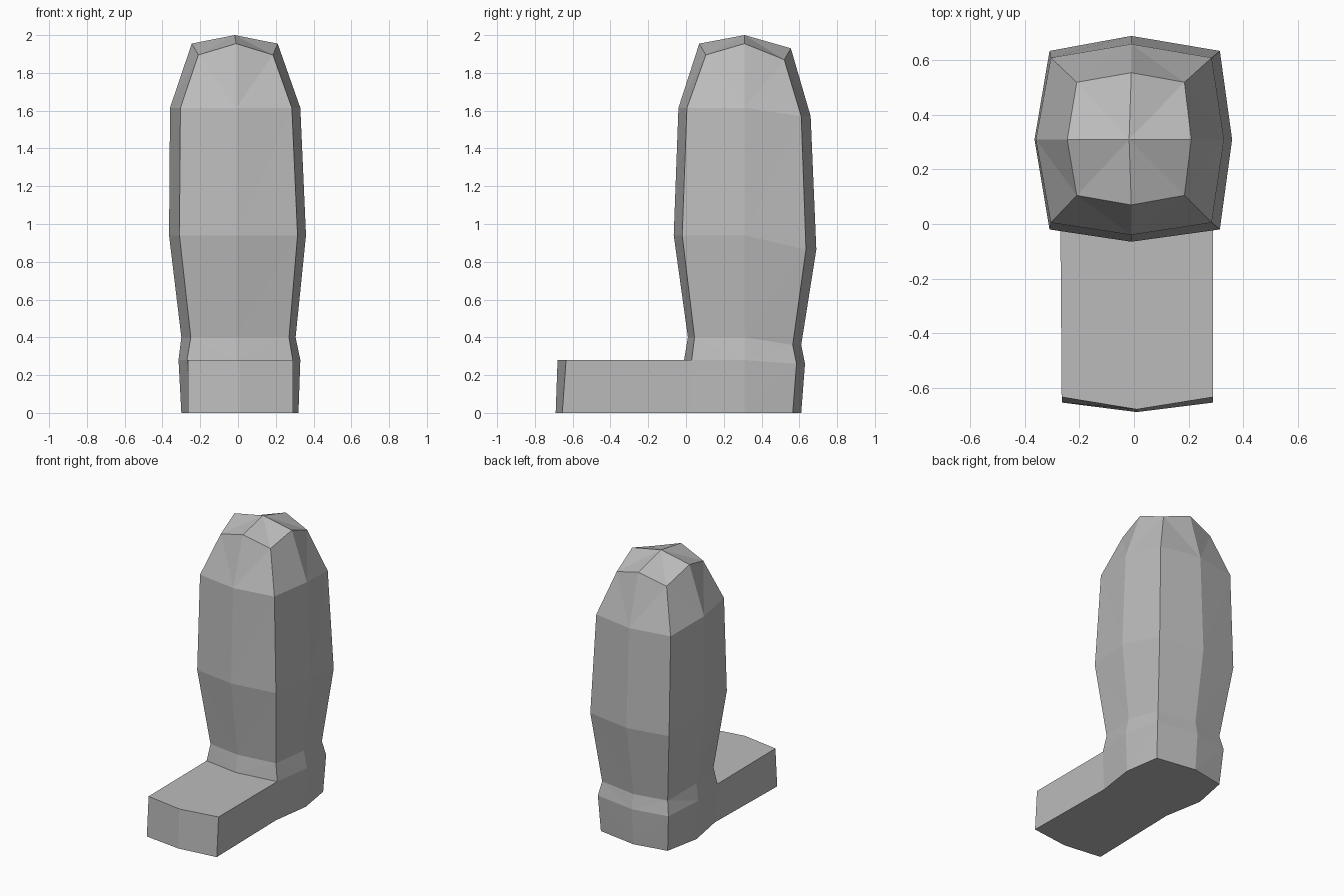
import bpy
import bmesh

cube = bpy.data.objects.get("Cube")
if cube:
    bpy.data.objects.remove(cube, do_unlink=True)

# Light grey surface
grey = bpy.data.materials.new("plain_grey")
grey.use_nodes = True
colour = (0.5, 0.5, 0.5, 1)
grey.diffuse_color = colour
grey.node_tree.nodes["Principled BSDF"].inputs["Base Color"].default_value = colour

CX, CY = -0.01, 0.31
bm = bmesh.new()


def ring(xc, xm, yc, ym, z, back_drop=0.0, corner_drop=0.0):
    """Eight-sided section: pairs are (low, high) for corners and middles."""
    zc, zb = z - corner_drop, z - back_drop
    points = [(xc[0], yc[0], zc), (CX, ym[0], z), (xc[1], yc[0], zc),
              (xm[1], CY, z), (xc[1], yc[1], zc - back_drop), (CX, ym[1], zb),
              (xc[0], yc[1], zc - back_drop), (xm[0], CY, z)]
    return [bm.verts.new(p) for p in points]


# Sections of the upright body, from the heel to the shoulder of the dome
rings = [
    ring((-0.25, 0.28), (-0.30, 0.32), (0.03, 0.565), (0, 0.61), 0),
    ring((-0.27, 0.29), (-0.315, 0.33), (0.03, 0.585), (-0.01, 0.63), 0.28, 0.02),
    ring((-0.25, 0.27), (-0.30, 0.305), (0.045, 0.565), (0.01, 0.61), 0.40, 0.04),
    ring((-0.31, 0.315), (-0.365, 0.36), (-0.02, 0.635), (-0.065, 0.69), 0.94, 0.075),
    ring((-0.305, 0.285), (-0.36, 0.33), (0.005, 0.61), (-0.04, 0.66), 1.615, 0.045),
    ring((-0.21, 0.185), (-0.245, 0.21), (0.105, 0.52), (0.07, 0.555), 1.955, 0.025, 0.06),
]

# Body walls, split from lower middle to upper corner; heel is open in front
for level, (low, up) in enumerate(zip(rings, rings[1:])):
    for i in range(8):
        j = (i + 1) % 8
        if level == 0 and i < 2:
            continue
        a, b, c, d = low[i], low[j], up[j], up[i]
        if i % 2:
            bm.faces.new((a, b, c))
            bm.faces.new((a, c, d))
        else:
            bm.faces.new((a, b, d))
            bm.faces.new((b, c, d))

# Faceted crown
apex = bm.verts.new((-0.018, CY, 2.0))
for i in range(8):
    bm.faces.new((rings[-1][i], rings[-1][(i + 1) % 8], apex))

# Foot reaching forward, with a shallow pointed toe
toes = []
for z, corner, tip in ((0, -0.655, -0.69), (0.28, -0.635, -0.68)):
    toes.append([bm.verts.new(p) for p in
                 ((-0.265, corner, z), (CX + 0.02, tip, z), (0.29, corner, z))])
low, up = toes
for i in range(2):
    bm.faces.new((low[i], low[i + 1], up[i + 1], up[i]))
    bm.faces.new((up[i], up[i + 1], rings[1][i + 1], rings[1][i]))
bm.faces.new((low[2], rings[0][2], rings[1][2], up[2]))
bm.faces.new((rings[0][0], low[0], up[0], rings[1][0]))

# Sole
bm.faces.new(list(reversed(low + rings[0][2:] + rings[0][:1])))
bm.verts.remove(rings[0][1])

bmesh.ops.recalc_face_normals(bm, faces=bm.faces)
mesh = bpy.data.meshes.new("boot_shaped_body")
bm.to_mesh(mesh)
bm.free()
mesh.materials.append(grey)
body = bpy.data.objects.new("boot_shaped_body", mesh)
bpy.context.scene.collection.objects.link(body)
